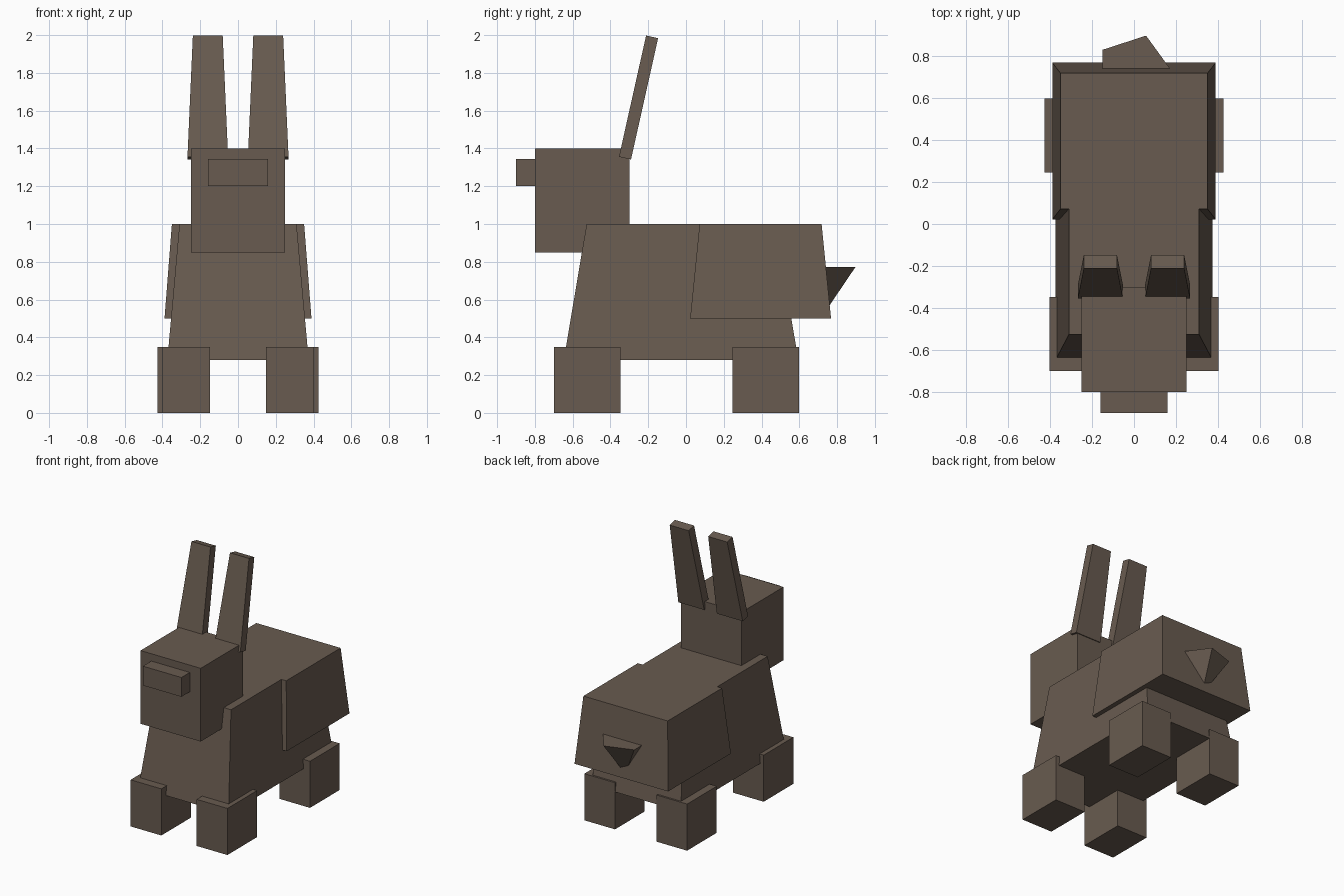
import bpy, bmesh, math
from mathutils import Vector

if "Cube" in bpy.data.objects:
    bpy.data.objects.remove(bpy.data.objects["Cube"])

fur = bpy.data.materials.new("brown_fur")
fur.diffuse_color = (0.14, 0.105, 0.08, 1)
fur.use_nodes = True
fur.node_tree.nodes["Principled BSDF"].inputs["Base Color"].default_value = fur.diffuse_color


def finish(name, bm):
    bmesh.ops.recalc_face_normals(bm, faces=bm.faces)
    mesh = bpy.data.meshes.new(name)
    bm.to_mesh(mesh)
    bm.free()
    mesh.materials.append(fur)
    ob = bpy.data.objects.new(name, mesh)
    bpy.context.collection.objects.link(ob)
    return ob


def block(name, bottom, top, z0, z1):
    """Tapered box; bottom and top are (x0, x1, y0, y1) rectangles."""
    bm = bmesh.new()
    bmesh.ops.create_cube(bm, size=1)
    for v in bm.verts:
        x0, x1, y0, y1 = top if v.co.z > 0 else bottom
        v.co = Vector((x1 if v.co.x > 0 else x0,
                       y1 if v.co.y > 0 else y0,
                       z1 if v.co.z > 0 else z0))
    return finish(name, bm)


def box(name, rect, z0, z1):
    return block(name, rect, rect, z0, z1)


# Head and nose
box("head", (-0.25, 0.25, -0.80, -0.30), 0.85, 1.40)
box("nose", (-0.16, 0.16, -0.90, -0.80), 1.20, 1.345)

# Body and rump, both flaring downward
block("body", (-0.374, 0.374, -0.647, 0.595), (-0.31, 0.31, -0.526, 0.472), 0.28, 1.0)
block("rump", (-0.389, 0.389, 0.022, 0.768), (-0.35, 0.35, 0.072, 0.718), 0.50, 1.0)

# Legs and ears, left and right
for side, s in (("left", 1), ("right", -1)):
    for part, outer, y in (("front", 0.402, -0.70), ("back", 0.427, 0.245)):
        xs = sorted((s * outer, s * (outer - 0.255)))
        box(f"{part}_leg_{side}", (*xs, y, y + 0.352), 0, 0.35)
    ear = block(f"ear_{side}", (-0.1075, 0.1075, -0.0325, 0.0325),
                (-0.079, 0.079, -0.0325, 0.0325), 0, 0.658)
    ear.location = (s * 0.16, -0.323, 1.3485)
    ear.rotation_euler.x = -math.radians(12.6)

# Tail: five-sided cone pointing down
bm = bmesh.new()
rim = [bm.verts.new((0.186 * math.cos(math.tau * i / 5),
                     0.72 + 0.186 * math.sin(math.tau * i / 5), 0.772)) for i in range(5)]
tip = bm.verts.new((0, 0.72, 0.51))
bm.faces.new(rim)
for i in range(5):
    bm.faces.new((rim[i], rim[(i + 1) % 5], tip))
finish("tail", bm)
